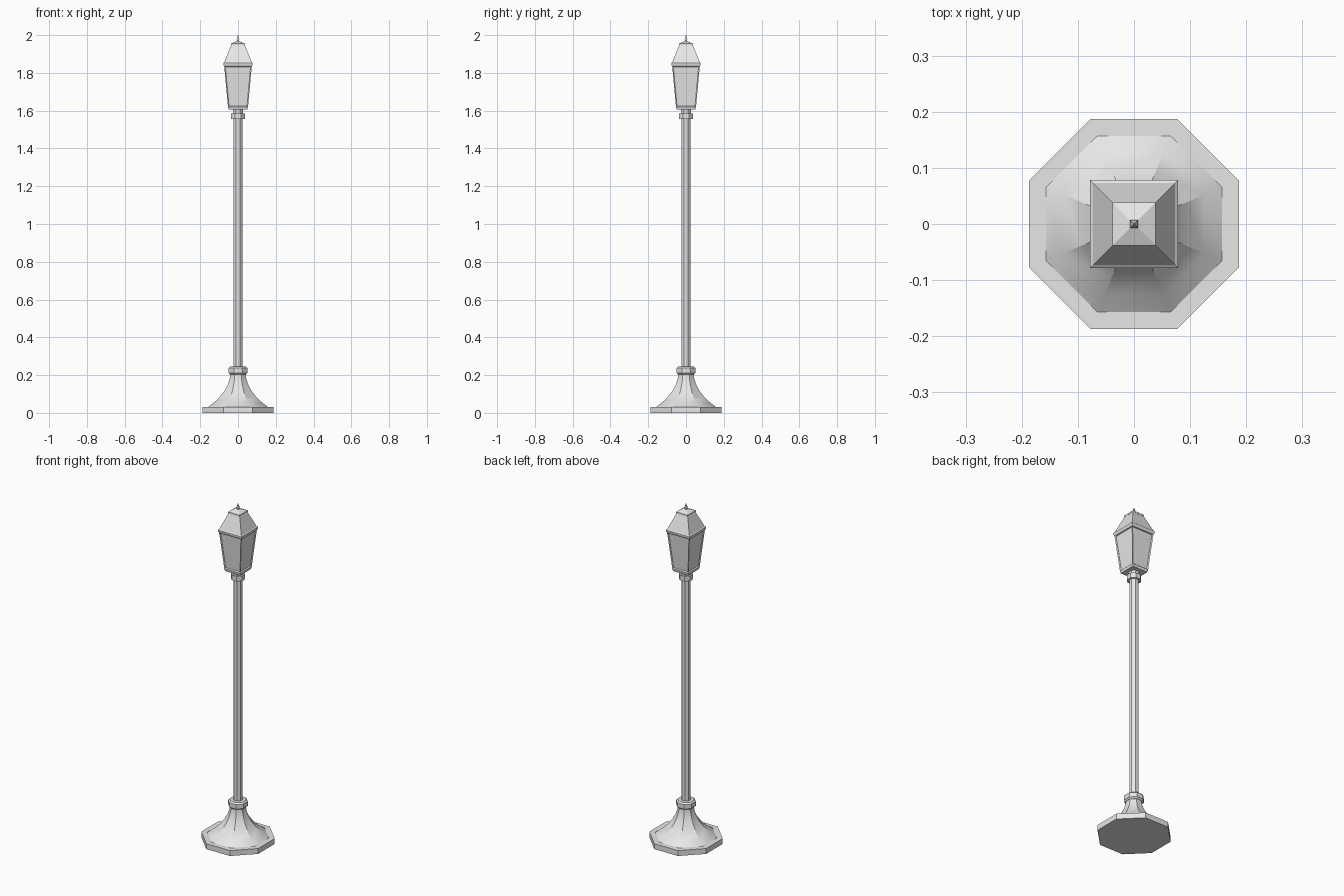
import bpy, bmesh, math

if "Cube" in bpy.data.objects:
    bpy.data.objects.remove(bpy.data.objects["Cube"])

metal = bpy.data.materials.new("grey_metal")
metal.diffuse_color = (0.8, 0.8, 0.8, 1)
metal.use_nodes = True
metal.node_tree.nodes["Principled BSDF"].inputs["Base Color"].default_value = metal.diffuse_color


def lathe(name, sides, profile, smooth=None):
    """Stack of regular polygon rings; profile = (flat-side distance, z)."""
    bm = bmesh.new()
    rings = []
    for r, z in profile:
        R = r / math.cos(math.pi / sides)
        rings.append([bm.verts.new((R * math.cos(a), R * math.sin(a), z))
                      for a in [(i + 0.5) * 2 * math.pi / sides for i in range(sides)]])
    for lo, hi in zip(rings, rings[1:]):
        for i in range(sides):
            j = (i + 1) % sides
            bm.faces.new((lo[i], lo[j], hi[j], hi[i]))
    bm.faces.new(rings[0][::-1])
    bm.faces.new(rings[-1])
    me = bpy.data.meshes.new(name)
    bm.to_mesh(me)
    bm.free()
    me.materials.append(metal)
    ob = bpy.data.objects.new(name, me)
    bpy.context.collection.objects.link(ob)
    if smooth:
        bpy.ops.object.select_all(action='DESELECT')
        ob.select_set(True)
        bpy.context.view_layer.objects.active = ob
        bpy.ops.object.shade_smooth_by_angle(angle=math.radians(smooth))
    return ob


# Octagonal foot plate and flared base
lathe("foot_plate", 8, [(0.187, 0), (0.187, 0.032)])
lathe("flared_base", 8, [(0.157, 0.032), (0.125, 0.057), (0.095, 0.086), (0.070, 0.119),
                         (0.052, 0.155), (0.043, 0.185), (0.040, 0.212)], 30)

# Collars and pole
lathe("lower_collar", 8, [(0.042, 0.203), (0.050, 0.211), (0.050, 0.237), (0.042, 0.245)])
lathe("pole", 8, [(0.024, 0.24), (0.024, 1.56)])
lathe("upper_collar", 8, [(0.036, 1.555), (0.036, 1.585)])
lathe("neck", 8, [(0.027, 1.58), (0.027, 1.607)])

# Tapered lantern with recessed panes on its four sides
lantern = lathe("lantern_body", 4, [(0.050, 1.605), (0.053, 1.62), (0.073, 1.835)])
bm = bmesh.new()
bm.from_mesh(lantern.data)
panes = [f for f in bm.faces if abs(f.normal.z) < 0.5 and f.calc_center_median().z > 1.65]
bmesh.ops.inset_individual(bm, faces=panes, thickness=0.006, depth=-0.006)
bm.to_mesh(lantern.data)
bm.free()

# Roof, cap and finial
lathe("roof_rim", 4, [(0.073, 1.833), (0.078, 1.845), (0.078, 1.852), (0.073, 1.856)])
lathe("roof", 4, [(0.073, 1.856), (0.036, 1.948)])
lathe("roof_cap", 4, [(0.038, 1.946), (0.038, 1.955), (0.006, 1.968)])
lathe("finial", 4, [(0.004, 1.965), (0.007, 1.975), (0.001, 2.0)])
